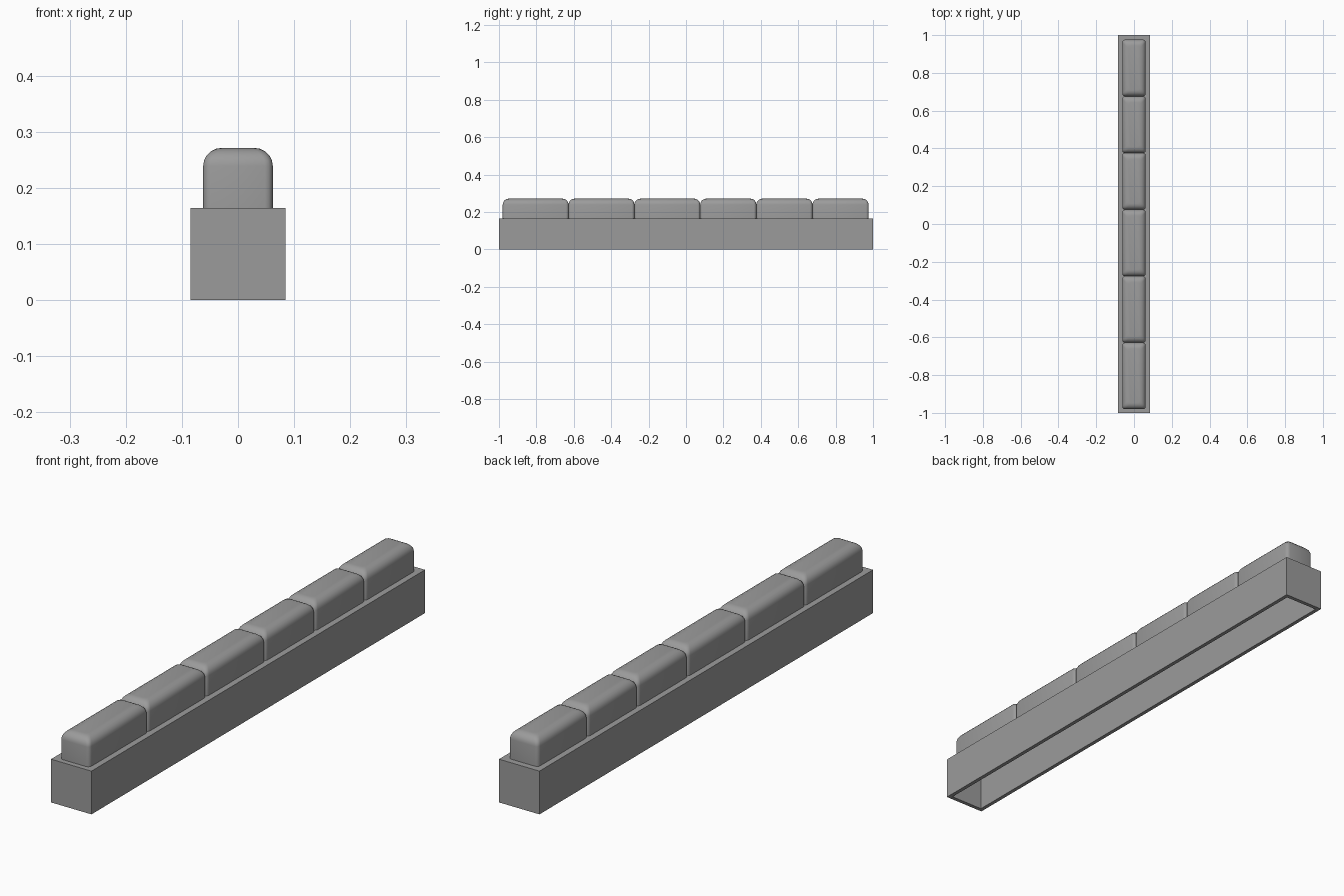
import bpy, bmesh, math

cube = bpy.data.objects.get("Cube")
if cube:
    bpy.data.objects.remove(cube, do_unlink=True)

grey = bpy.data.materials.new("mid_grey")
grey.use_nodes = True
colour = (0.33, 0.33, 0.33, 1)
grey.diffuse_color = colour
grey.node_tree.nodes["Principled BSDF"].inputs["Base Color"].default_value = colour


def make_object(name, bm):
    bmesh.ops.recalc_face_normals(bm, faces=bm.faces)
    mesh = bpy.data.meshes.new(name)
    bm.to_mesh(mesh)
    bm.free()
    mesh.materials.append(grey)
    obj = bpy.data.objects.new(name, mesh)
    bpy.context.collection.objects.link(obj)
    return obj


def ring(bm, half_x, half_y, z, radius=0, steps=0):
    """Loop of vertices around a rectangle, with optional rounded corners."""
    verts = []
    for corner, (sx, sy) in enumerate([(1, 1), (-1, 1), (-1, -1), (1, -1)]):
        for i in range(steps + 1):
            a = math.pi / 2 * (corner + (i / steps if steps else 0))
            verts.append(bm.verts.new((sx * (half_x - radius) + radius * math.cos(a),
                                       sy * (half_y - radius) + radius * math.sin(a), z)))
    return verts


def bridge(bm, loops):
    for a, b in zip(loops, loops[1:]):
        for i in range(len(a)):
            j = (i + 1) % len(a)
            bm.faces.new((a[i], a[j], b[j], b[i]))


# Base: long box, hollow and open underneath
width, base_top, wall = 0.085, 0.164, 0.015
bm = bmesh.new()
loops = [ring(bm, width, 1, base_top), ring(bm, width, 1, 0),
         ring(bm, width - wall, 1 - wall, 0),
         ring(bm, width - wall, 1 - wall, base_top - wall)]
bridge(bm, loops)
bm.faces.new(loops[0])
bm.faces.new(loops[-1])
make_object("base_channel", bm)

# Row of rounded blocks: three long ones at the front, three shorter behind
block_half, block_top, rounding, arc_steps = 0.062, 0.271, 0.032, 5
ends = [-0.98, -0.628, -0.276, 0.076, 0.376, 0.676, 0.976]
for n, (y0, y1) in enumerate(zip(ends, ends[1:])):
    bm = bmesh.new()
    half_y = (y1 - y0) / 2
    loops = [ring(bm, block_half, half_y, base_top, 0.014, 3)]
    for i in range(arc_steps + 1):
        a = math.pi / 2 * i / arc_steps
        inset = rounding * (1 - math.cos(a))
        loops.append(ring(bm, block_half - inset, half_y - inset,
                          block_top - rounding * (1 - math.sin(a)), 0.014, 3))
    bridge(bm, loops)
    bm.faces.new(loops[0])
    bm.faces.new(loops[-1])
    for f in bm.faces:
        f.smooth = True
    for e in loops[0][0].link_faces[0].edges:
        e.smooth = True
    block = make_object(f"rounded_block_{n + 1}", bm)
    block.location.y = (y0 + y1) / 2
    # Keep the hidden underside from bending the side shading
    for e in block.data.edges:
        if all(block.data.vertices[v].co.z < base_top + 0.001 for v in e.vertices):
            e.use_edge_sharp = True
